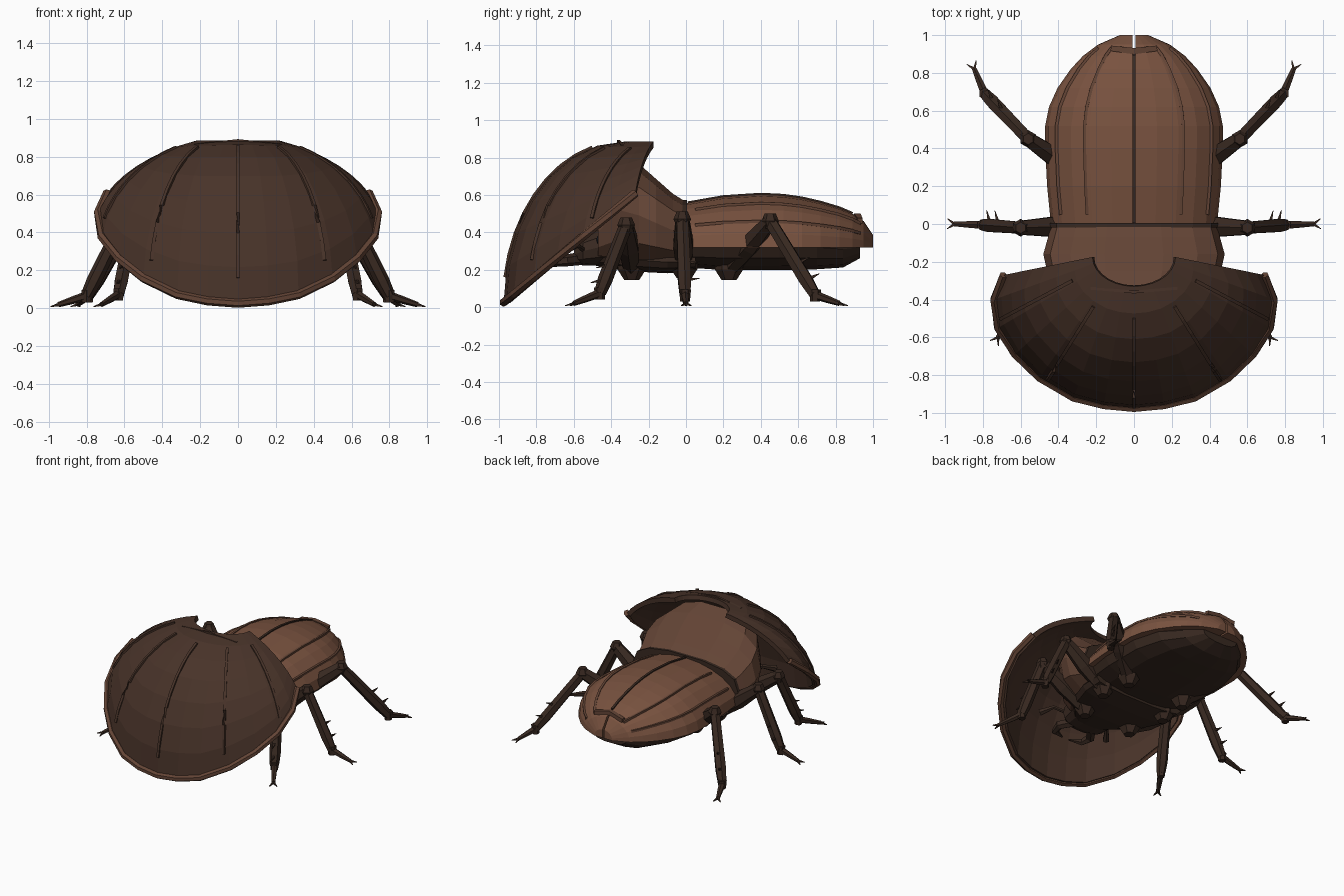
import bpy, bmesh
from math import sin, cos, pi, floor
from mathutils import Vector as V

if "Cube" in bpy.data.objects:
    bpy.data.objects.remove(bpy.data.objects["Cube"])


def mat(name, r, g, b):
    m = bpy.data.materials.new(name)
    m.diffuse_color = (r, g, b, 1)
    m.use_nodes = True
    m.node_tree.nodes["Principled BSDF"].inputs["Base Color"].default_value = m.diffuse_color
    return m


WING = mat("wing_brown", .19, .085, .05)
THORAX = mat("thorax_brown", .125, .058, .036)
SHELL = mat("shield_brown", .065, .033, .022)
DARK = mat("dark_brown", .04, .022, .015)
BLACK = mat("eye_black", .008, .01, .015)


def make(name, lofts, m):
    """One object out of several capped lofts (each a list of closed rings)."""
    bm = bmesh.new()
    for rings in lofts:
        vs = [[bm.verts.new(p) for p in r] for r in rings]
        n = len(vs[0])
        for a, b in zip(vs, vs[1:]):
            for i in range(n):
                bm.faces.new((a[i], a[(i + 1) % n], b[(i + 1) % n], b[i]))
        bm.faces.new(vs[0][::-1])
        bm.faces.new(vs[-1])
    bmesh.ops.recalc_face_normals(bm, faces=bm.faces)
    me = bpy.data.meshes.new(name)
    bm.to_mesh(me)
    bm.free()
    me.materials.append(m)
    ob = bpy.data.objects.new(name, me)
    bpy.context.collection.objects.link(ob)
    return ob


def tube(pts, radii, n=6):
    """Rings of a tapering tube along a path."""
    pts = [V(p) for p in pts]
    if not isinstance(radii, (list, tuple)):
        radii = [radii] * len(pts)
    rings = []
    for i, (p, r) in enumerate(zip(pts, radii)):
        t = (pts[min(i + 1, len(pts) - 1)] - pts[max(i - 1, 0)]).normalized()
        up = V((0, 0, 1)) if abs(t.z) < .9 else V((0, 1, 0))
        a = t.cross(up).normalized()
        b = a.cross(t)
        rings.append([p + r * (a * cos(2 * pi * (k + .5) / n) + b * sin(2 * pi * (k + .5) / n))
                      for k in range(n)])
    return rings


def section(y, w, zb, zt, n=14, e=.75):
    """Rounded cross-section of the body."""
    out = []
    for k in range(n):
        c, s = cos(2 * pi * k / n), sin(2 * pi * k / n)
        pw = lambda q: abs(q) ** e * (1 if q >= 0 else -1)
        out.append((w * pw(c), y, (zb + zt) / 2 + (zt - zb) / 2 * pw(s)))
    return out


# Head shield: fan from the neck notch to the tilted rim
RIM = [(0, -.975), (.16, -.96), (.32, -.92), (.5, -.815), (.63, -.69), (.72, -.55), (.74, -.4), (.69, -.27)]


def shield(u, v):
    a = abs(u)
    sg = 1 if u >= 0 else -1
    i = min(int(floor(a * 7)), 6)
    f = a * 7 - i
    ox = RIM[i][0] * (1 - f) + RIM[i + 1][0] * f
    oy = RIM[i][1] * (1 - f) + RIM[i + 1][1] * f
    oz = .025 + .83 * (oy + .975)
    ix, iy, iz = .22 * sin(a * pi / 2), -.175 - .155 * cos(a * pi / 2), .885
    k = 1 - .55 * a ** 2
    fx = v * (1 - k) + sin(v * pi / 2) * k
    fz = v * (1 - k) + (1 - cos(v * pi / 2)) * k
    return V((sg * (ix + (ox - ix) * fx), iy + (oy - iy) * fx, iz + (oz - iz) * fz))


bm = bmesh.new()
NU, NV = 14, 7
g = [[bm.verts.new(shield(-1 + 2 * i / NU, j / NV)) for j in range(NV + 1)] for i in range(NU + 1)]
for i in range(NU):
    for j in range(NV):
        bm.faces.new((g[i][j], g[i][j + 1], g[i + 1][j + 1], g[i + 1][j]))
me = bpy.data.meshes.new("head_shield")
bm.to_mesh(me)
bm.free()
me.materials.append(SHELL)
ob = bpy.data.objects.new("head_shield", me)
bpy.context.collection.objects.link(ob)
so = ob.modifiers.new("thickness", 'SOLIDIFY')
so.thickness = .035
so.offset = -1

# Shield rim and ribs
make("shield_rim", [tube([shield(-1 + i / 7, 1) for i in range(15)], .023)], THORAX)
ribs = [tube([shield(u, .17 + .73 * j / 8) for j in range(9)], .013, 4) for u in (-.75, -.4, 0, .4, .75)]
ribs.append(tube([(-.23, -.34, .86), (0, -.36, .885), (.23, -.34, .86)], .011, 4))
make("shield_ribs", ribs, SHELL)

# Thorax, its underside plate and the collar before the wing cases
make("thorax", [[section(*s) for s in ((-.47, .26, .25, .55), (-.36, .38, .22, .82), (-.25, .46, .21, .77),
                                       (-.16, .48, .21, .69), (-.07, .455, .21, .61), (-.015, .44, .21, .575))]], THORAX)
make("thorax_underside", [[section(*s) for s in ((-.48, .14, .22, .32), (-.3, .3, .19, .32), (-.1, .38, .18, .3),
                                                 (.05, .38, .19, .3))]], DARK)
make("collar", [[section(y, .445, .24, .575) for y in (-.018, .006)]], DARK)

# Head, eyes and jaws below the shield
make("head", [[section(*s) for s in ((-.6, .11, .24, .32), (-.55, .18, .22, .38), (-.42, .2, .22, .44),
                                     (-.3, .18, .22, .45))]], DARK)
for s, side in ((-1, "left"), (1, "right")):
    bm = bmesh.new()
    bmesh.ops.create_icosphere(bm, subdivisions=2, radius=.04)
    me = bpy.data.meshes.new("eye_" + side)
    bm.to_mesh(me)
    bm.free()
    me.materials.append(BLACK)
    e = bpy.data.objects.new("eye_" + side, me)
    e.location = (s * .21, -.44, .36)
    bpy.context.collection.objects.link(e)
    make("jaw_" + side, [tube([(s * .08, -.56, .26), (s * .14, -.64, .25), (s * .12, -.71, .24), (s * .03, -.74, .24)],
                              [.035, .032, .025, .006])], DARK)
    make("antenna_" + side, [tube([(s * .14, -.54, .3), (s * .24, -.58, .33), (s * .3, -.66, .3)],
                                  [.014, .014, .025])], DARK)

# Abdomen
make("abdomen", [[section(*s, 14, .85) for s in ((0, .4, .21, .45), (.2, .43, .195, .46), (.5, .43, .195, .46),
                                                 (.7, .37, .2, .44), (.84, .26, .21, .41), (.93, .15, .26, .38))]], DARK)

# Wing cases: y, half width, bottom, top
CASE = [(0, .44, .32, .555), (.2, .46, .32, .59), (.4, .47, .32, .603), (.52, .47, .32, .597), (.62, .45, .32, .583),
        (.72, .405, .32, .56), (.82, .335, .32, .53), (.89, .27, .32, .5), (.95, .19, .32, .46), (1, .075, .32, .385)]


def case_pt(y, ang, lift=0):
    for a, b in zip(CASE, CASE[1:]):
        if y <= b[0]:
            f = (y - a[0]) / (b[0] - a[0])
            w, zb, zt = [p * (1 - f) + q * f for p, q in zip(a[1:], b[1:])]
            return (w + lift) * sin(ang), zb + (zt - zb + lift) * cos(ang)


YS = [.05, .2, .4, .52, .62, .72, .82, .89]
for s, side in ((-1, "left"), (1, "right")):
    rings = []
    for y, w, zb, zt in CASE:
        arc = [(s * max(.007, w * sin(k * pi / 12)), y, zb + (zt - zb) * cos(k * pi / 12)) for k in range(7)]
        rings.append(arc + [(s * .007, y, zb)])
    make("wing_case_" + side, [rings], WING)
    lines = []
    for ang in (.59, 1.06):
        pts = [(y, case_pt(y, ang)) for y in YS + [.93]]
        lines.append(tube([(s * p[0], y, p[1]) for y, p in pts], .011, 4))
    make("wing_ridges_" + side, lines, THORAX)
make("wing_seam", [tube([(0, y, case_pt(y, 0)[1]) for y in [.01] + YS], .012, 4)], DARK)
make("tail_plate", [tube([(-.12, .93, .462), (0, .915, .485), (.12, .93, .462)], [.02, .024, .02], 4)], THORAX)

# Legs: hip, knee, ankle, toe, direction of the shin spines
LEGS = {"front": ((.2, -.29, .2), (.56, -.32, .44), (.63, -.46, .075), (.72, -.6, .02), (.3, -.9, -.2)),
        "middle": ((.27, -.01, .21), (.6, -.02, .47), (.8, -.005, .065), (.95, 0, .018), (.25, 1, .1)),
        "hind": ((.24, .23, .2), (.56, .45, .46), (.79, .69, .065), (.845, .82, .02), (.25, .6, .3))}
for pos, pts in LEGS.items():
    for s, side in ((-1, "left"), (1, "right")):
        hip, knee, ankle, toe, sp = [V((s * p[0], p[1], p[2])) for p in pts]
        parts = [tube([hip + V((0, 0, .06)), hip, hip - V((0, 0, .055))], [.07, .075, .04]),
                 tube([hip, hip.lerp(knee, .5), knee], [.045, .06, .042]),
                 tube([knee + V((0, 0, .04)), knee, knee - V((0, 0, .04))], [.03, .047, .03]),
                 tube([knee, knee.lerp(ankle, .8), ankle], [.036, .04, .032]),
                 tube([ankle + V((0, 0, .03)), ankle - V((0, 0, .035))], [.032, .026]),
                 tube([ankle, ankle.lerp(toe, .5), toe], [.024, .02, .014])]
        for f in (.58, .8):
            b = knee.lerp(ankle, f)
            parts.append(tube([b, b + sp.normalized() * .085], [.018, .002], 4))
        d = (toe - ankle).normalized()
        side_v = d.cross(V((0, 0, 1)))
        for q in (-1, 1):
            tip = toe + d * .04 + side_v * q * .028
            tip.z = .008
            parts.append(tube([toe, tip], [.011, .003], 4))
        make(f"{pos}_leg_{side}", parts, DARK)
